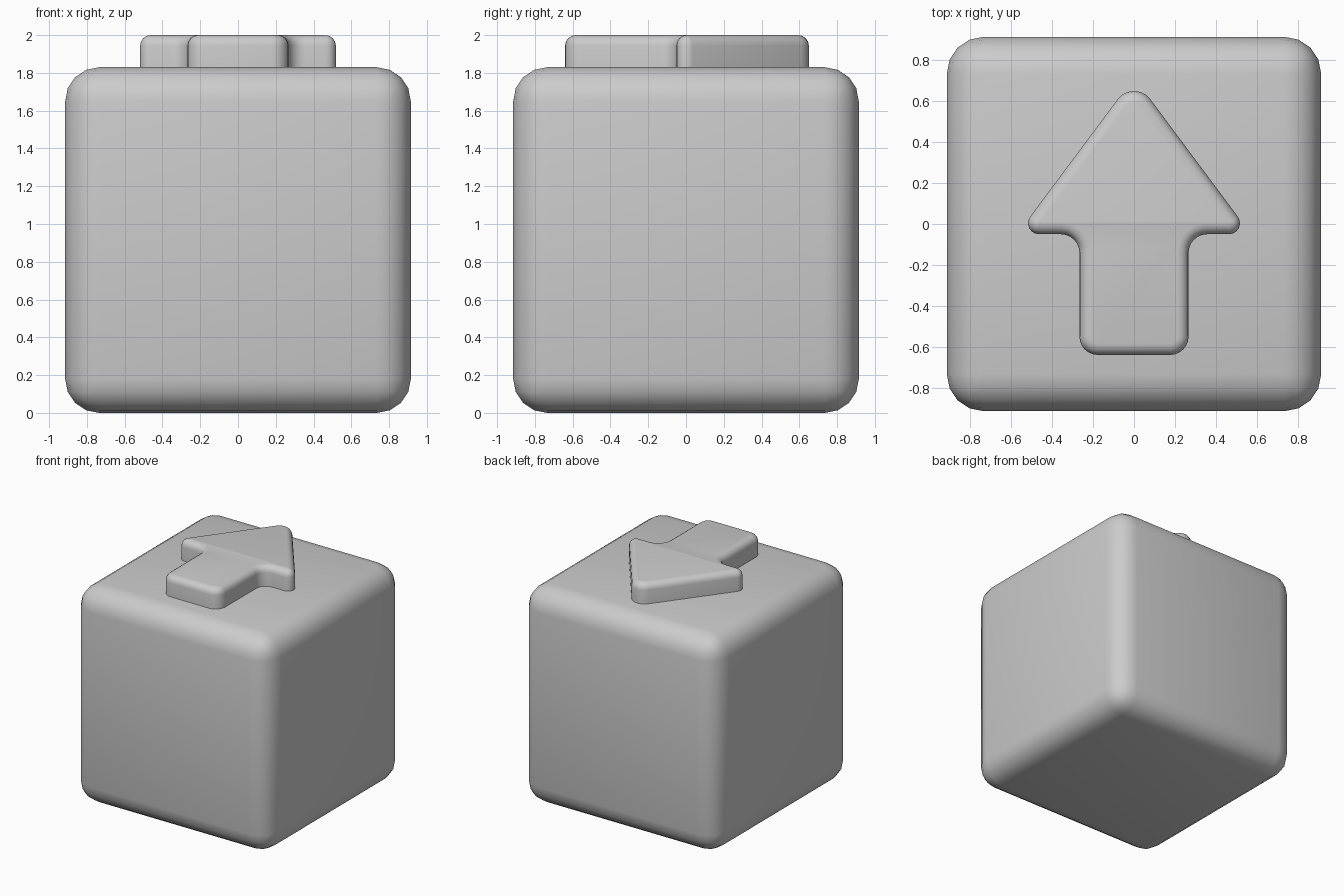
import bpy, bmesh, math
from mathutils import Vector

if "Cube" in bpy.data.objects:
    bpy.data.objects.remove(bpy.data.objects["Cube"])

HALF, TOP = 0.915, 1.83


def finish(bm, name):
    bmesh.ops.recalc_face_normals(bm, faces=bm.faces)
    mesh = bpy.data.meshes.new(name)
    bm.to_mesh(mesh)
    bm.free()
    ob = bpy.data.objects.new(name, mesh)
    bpy.context.collection.objects.link(ob)
    bpy.context.view_layer.objects.active = ob
    ob.select_set(True)
    bpy.ops.object.shade_smooth_by_angle(angle=math.radians(40))
    ob.select_set(False)
    return ob


def rounded_outline(corners, inset, steps=6):
    """Inset a counter-clockwise polygon (x, y, radius) and fillet its corners."""
    out = []
    n = len(corners)
    for i, (x, y, r) in enumerate(corners):
        p = Vector((x, y))
        a = (p - Vector(corners[i - 1][:2])).normalized()
        b = (Vector(corners[(i + 1) % n][:2]) - p).normalized()
        na, nb = Vector((-a.y, a.x)), Vector((-b.y, b.x))
        mitre = (na + nb) / (1 + na.dot(nb))
        convex = 1 if a.cross(b) > 0 else -1
        rad = max(r - convex * inset, 0.004)
        centre = p + mitre * (inset + convex * rad)
        start = -na * convex
        sweep = math.atan2(a.cross(b), a.dot(b))
        for k in range(steps + 1):
            t = sweep * k / steps
            c, s = math.cos(t), math.sin(t)
            out.append(centre + rad * Vector((start.x * c - start.y * s,
                                              start.x * s + start.y * c)))
    return out


# Rounded cube body
bm = bmesh.new()
bmesh.ops.create_cube(bm, size=2 * HALF)
bmesh.ops.translate(bm, verts=bm.verts, vec=(0, 0, HALF))
bmesh.ops.bevel(bm, geom=bm.edges[:], offset=0.18, segments=4,
                profile=0.5, affect='EDGES')
finish(bm, "cube_body")

# Raised arrow: right half of the outline, mirrored
right = [(0.267, -0.64, 0.09), (0.267, -0.05, 0.09), (0.572, -0.05, 0.054)]
outline = right + [(0, 0.717, 0.099)] + [(-x, y, r) for x, y, r in reversed(right)]
edge = 0.055
layers = [(0, TOP - 0.03)]
for k in range(5):
    t = math.pi / 2 * k / 4
    layers.append((edge * (1 - math.cos(t)), 2.0 - edge + edge * math.sin(t)))

bm = bmesh.new()
rings = [[bm.verts.new((p.x, p.y, z)) for p in rounded_outline(outline, d)]
         for d, z in layers]
for lo, hi in zip(rings, rings[1:]):
    for i in range(len(lo)):
        bm.faces.new((lo[i - 1], lo[i], hi[i], hi[i - 1]))
bm.faces.new(rings[-1])
bm.faces.new(rings[0][::-1])
finish(bm, "raised_arrow")
